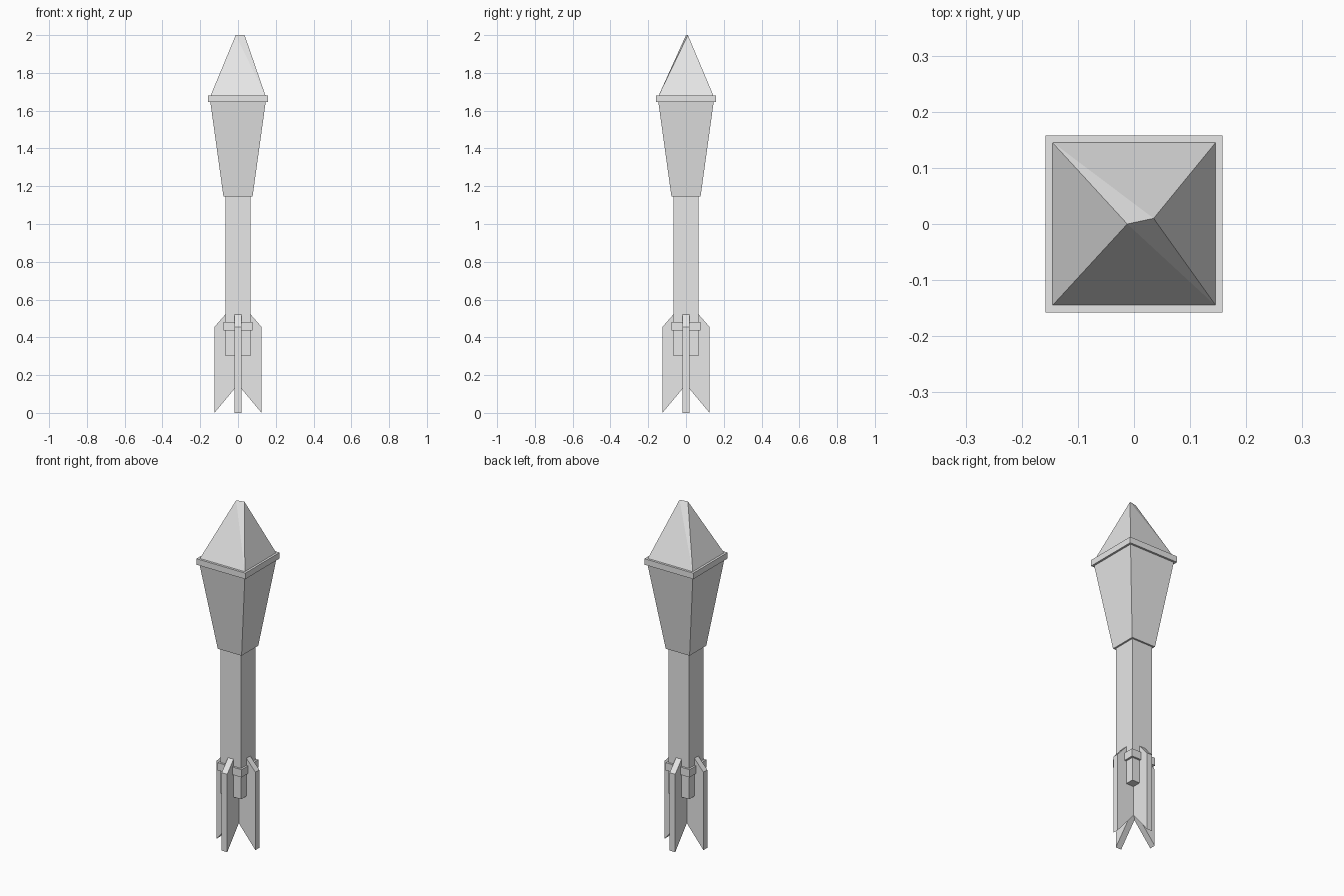
import bpy
import bmesh
import math
from mathutils import Matrix

cube = bpy.data.objects.get("Cube")
if cube:
    bpy.data.objects.remove(cube, do_unlink=True)

grey = bpy.data.materials.new("light_grey")
grey.use_nodes = True
grey.diffuse_color = (0.8, 0.8, 0.8, 1)
grey.node_tree.nodes["Principled BSDF"].inputs["Base Color"].default_value = (0.8, 0.8, 0.8, 1)


def finish(name, bm):
    bmesh.ops.recalc_face_normals(bm, faces=bm.faces)
    mesh = bpy.data.meshes.new(name)
    bm.to_mesh(mesh)
    bm.free()
    mesh.materials.append(grey)
    obj = bpy.data.objects.new(name, mesh)
    bpy.context.collection.objects.link(obj)
    return obj


def square(half, z):
    return [(-half, -half, z), (half, -half, z), (half, half, z), (-half, half, z)]


def hull(name, points):
    """Convex solid around a few points."""
    bm = bmesh.new()
    for p in points:
        bm.verts.new(p)
    bmesh.ops.convex_hull(bm, input=bm.verts)
    bmesh.ops.dissolve_limit(bm, angle_limit=math.radians(0.5), verts=bm.verts, edges=bm.edges)
    return finish(name, bm)


def block(name, low_half, low_z, high_half, high_z):
    return hull(name, square(low_half, low_z) + square(high_half, high_z))


# Square shaft, tapered head and trim bands
block("shaft", 0.067, 0.30, 0.067, 1.15)
block("head", 0.077, 1.145, 0.147, 1.65)
block("head_band", 0.158, 1.645, 0.158, 1.68)
block("tail_band", 0.078, 0.435, 0.078, 0.48)

# Pointed cap with a short, slightly skewed ridge
hull("cap", square(0.147, 1.675) + [(-0.012, 0, 2), (0.035, 0.01, 2)])

# Four swallow-tailed fins, turned around the shaft
fin_profile = [(0, 0.15), (0.125, 0.005), (0.125, 0.455), (0.066, 0.522), (0, 0.522)]
thickness = 0.036
for i, side in enumerate(("left", "back", "right", "front")):
    bm = bmesh.new()
    face = bm.faces.new([bm.verts.new((x, -thickness / 2, z)) for x, z in fin_profile])
    grown = bmesh.ops.extrude_face_region(bm, geom=[face])
    moved = [v for v in grown["geom"] if isinstance(v, bmesh.types.BMVert)]
    bmesh.ops.translate(bm, verts=moved, vec=(0, thickness, 0))
    bmesh.ops.rotate(bm, verts=bm.verts, matrix=Matrix.Rotation(i * math.pi / 2, 3, "Z"))
    finish(side + "_fin", bm)

# Rest the fin tips exactly on the ground
for obj in bpy.data.objects:
    if obj.name.endswith("_fin"):
        for v in obj.data.vertices:
            if v.co.z < 0.01:
                v.co.z = 0
